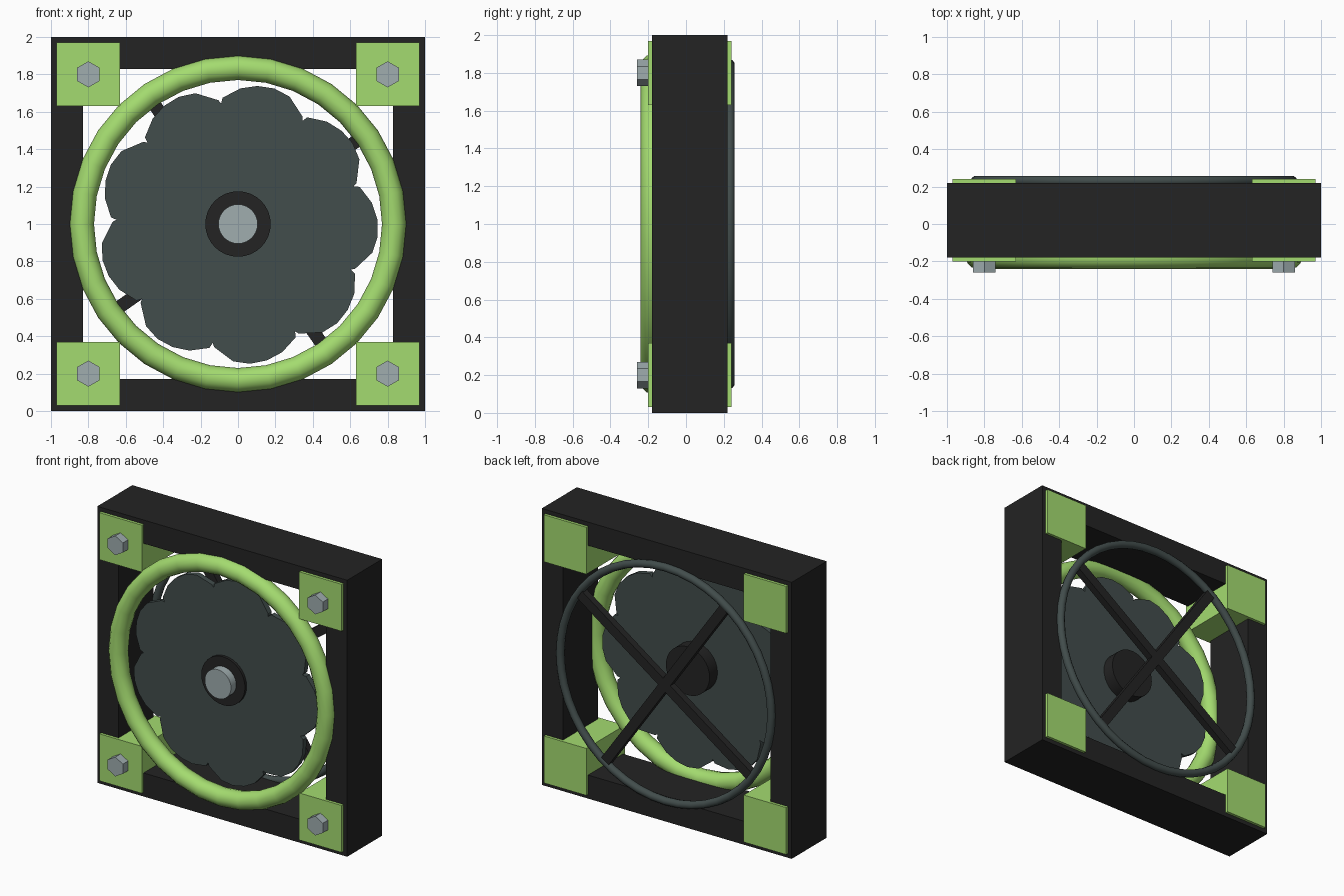
import bpy, bmesh
from math import pi, sin, cos, radians
from mathutils import Matrix, Vector

old = bpy.data.objects.get("Cube")
if old:
    bpy.data.objects.remove(old, do_unlink=True)


def material(name, rgb):
    m = bpy.data.materials.new(name)
    m.use_nodes = True
    m.diffuse_color = (*rgb, 1)
    m.node_tree.nodes["Principled BSDF"].inputs["Base Color"].default_value = (*rgb, 1)
    return m


black = material("matte black", (0.017, 0.017, 0.017))
green = material("lime green", (0.37, 0.71, 0.16))
slate = material("dark slate", (0.054, 0.074, 0.072))
steel = material("steel grey", (0.35, 0.42, 0.43))

MID = 1.0  # height of the fan axis


def finish(obj, name, mat, smooth=False):
    obj.name = name
    obj.data.materials.append(mat)
    if smooth:
        bpy.ops.object.shade_smooth_by_angle(angle=radians(40))
    return obj


def box(name, mat, loc, size, turn=0):
    bpy.ops.mesh.primitive_cube_add(size=1, location=loc, rotation=(0, turn, 0))
    obj = bpy.context.object
    obj.scale = size
    return finish(obj, name, mat)


def disc(name, mat, x, z, radius, front, back, sides, smooth=True):
    bpy.ops.mesh.primitive_cylinder_add(
        vertices=sides, radius=radius, depth=back - front,
        location=(x, (front + back) / 2, z), rotation=(pi / 2, 0, 0))
    return finish(bpy.context.object, name, mat, smooth)


def ring(name, mat, y, major, minor, segments, sides):
    bpy.ops.mesh.primitive_torus_add(
        major_radius=major, minor_radius=minor, major_segments=segments,
        minor_segments=sides, location=(0, y, MID), rotation=(pi / 2, 0, 0))
    obj = finish(bpy.context.object, name, mat)
    bpy.ops.object.shade_smooth()
    return obj


def extruded(name, mat, outline, front, back):
    """Plate from an outline in x and z, given thickness along y."""
    bm = bmesh.new()
    face = bm.faces.new([bm.verts.new((x, front, z)) for x, z in outline])
    made = bmesh.ops.extrude_face_region(bm, geom=[face])["geom"]
    moved = [v for v in made if isinstance(v, bmesh.types.BMVert)]
    bmesh.ops.translate(bm, verts=moved, vec=(0, back - front, 0))
    bmesh.ops.recalc_face_normals(bm, faces=bm.faces)
    mesh = bpy.data.meshes.new(name)
    bm.to_mesh(mesh)
    bm.free()
    obj = bpy.data.objects.new(name, mesh)
    bpy.context.collection.objects.link(obj)
    return finish(obj, name, mat)


# Square housing: two full-width rails and two posts between them
for side, name in ((1, "top_rail"), (-1, "bottom_rail")):
    box(name, black, (0, 0.02, MID + side * 0.915), (2, 0.4, 0.17))
for side, name in ((1, "left_post"), (-1, "right_post")):
    box(name, black, (side * 0.915, 0.02, MID), (0.17, 0.4, 1.66))

# Corner mounts with hexagonal bolts
for sx, side in ((1, "left"), (-1, "right")):
    for sz, level in ((1, "top"), (-1, "bottom")):
        x, z = sx * 0.8, MID + sz * 0.8
        box(f"{level}_{side}_mount", green, (x, 0.02, z), (0.34, 0.44, 0.34))
        disc(f"{level}_{side}_bolt", steel, x, z, 0.07, -0.26, -0.15, 6, False)

# Front and back rings
ring("front_ring", green, -0.175, 0.835, 0.065, 32, 12)
ring("back_ring", slate, 0.23, 0.845, 0.028, 48, 10)

# Crossed struts behind the fan
for i, angle in enumerate((35, 125)):
    box(f"back_strut_{i + 1}", black, (0, 0.225, MID), (1.66, 0.05, 0.07), -radians(angle))

# Nine overlapping blades: one tip profile (degrees, radius) repeated around
tip = [(18, 0.65), (19, 0.68), (27, 0.725), (34, 0.745), (41, 0.75), (48, 0.735), (57, 0.67)]
outline = []
for k in range(9):
    for degrees, r in reversed(tip):
        a = radians(76 - degrees + 40 * k)
        outline.append((r * cos(a), MID + r * sin(a)))
extruded("fan_blades", slate, outline, -0.15, -0.11)

# Hub and its cap
disc("hub", black, 0, MID, 0.175, -0.17, -0.02, 32)
disc("hub_cap", steel, 0, MID, 0.105, -0.23, -0.15, 32)
